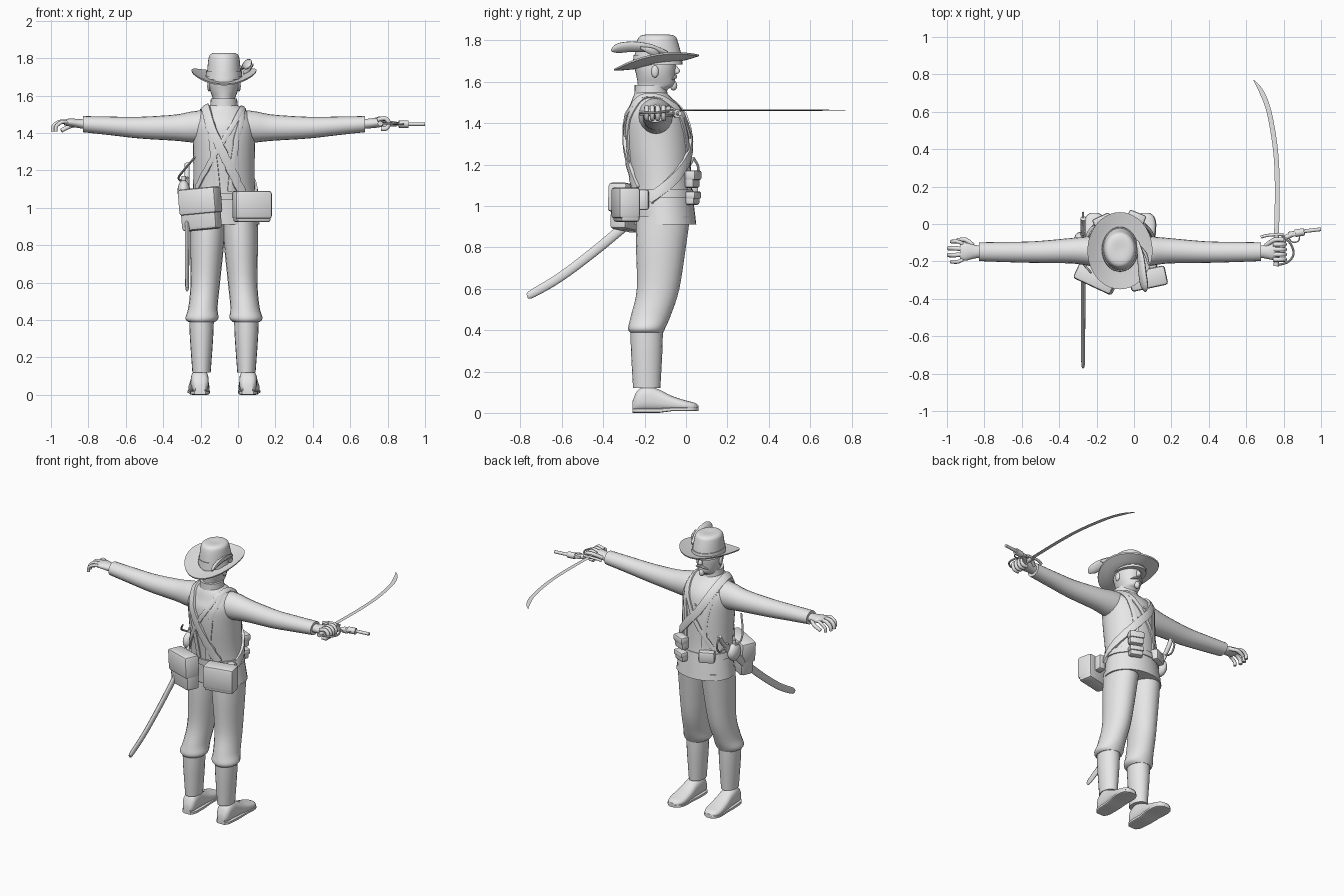
import bpy, bmesh, math
from mathutils import Vector, Euler
from mathutils.bvhtree import BVHTree

CX = -0.075  # body centre line
grey = bpy.data.materials.new("plain_grey")
grey.diffuse_color = (0.8, 0.8, 0.8, 1)


def finish(bm, name, angle=40):
    bmesh.ops.recalc_face_normals(bm, faces=bm.faces)
    me = bpy.data.meshes.new(name)
    bm.to_mesh(me)
    bm.free()
    ob = bpy.data.objects.new(name, me)
    bpy.context.collection.objects.link(ob)
    me.materials.append(grey)
    bpy.ops.object.select_all(action='DESELECT')
    ob.select_set(True)
    bpy.context.view_layer.objects.active = ob
    bpy.ops.object.shade_smooth_by_angle(angle=math.radians(angle))
    return ob


def spline(keys, steps):
    """Catmull-Rom through tuples of any length."""
    if steps == 1:
        return keys
    out = []
    for i in range(len(keys) - 1):
        p0, p1, p2, p3 = keys[max(i - 1, 0)], keys[i], keys[i + 1], keys[min(i + 2, len(keys) - 1)]
        for s in range(steps):
            t = s / steps
            out.append(tuple(0.5 * (2 * b + (c - a) * t + (2 * a - 5 * b + 4 * c - d) * t * t
                                    + (3 * b - a - 3 * c + d) * t ** 3)
                             for a, b, c, d in zip(p0, p1, p2, p3)))
    return out + [keys[-1]]


def loft(name, keys, side=(1, 0, 0), axis=None, n=20, steps=4, p=1.0, warp=None):
    """Skin rings (x, y, z, half_a, half_b); half_a lies along side."""
    rows = spline(keys, steps)
    bm = bmesh.new()
    rings = []
    for i, r in enumerate(rows):
        c = Vector(r[:3])
        t = Vector(axis) if axis else Vector(rows[min(i + 1, len(rows) - 1)][:3]) - Vector(rows[max(i - 1, 0)][:3])
        t.normalize()
        u = Vector(side)
        u = (u - t * u.dot(t)).normalized()
        v = t.cross(u)
        ring = []
        for k in range(n):
            a = 2 * math.pi * (k + (0.5 if p < 1 else 0)) / n
            ca, sa = math.cos(a), math.sin(a)
            q = c + u * r[3] * math.copysign(abs(ca) ** p, ca) + v * r[4] * math.copysign(abs(sa) ** p, sa)
            if warp:
                q.z += warp(q)
            ring.append(bm.verts.new(q))
        rings.append(ring)
    for a, b in zip(rings, rings[1:]):
        for k in range(n):
            bm.faces.new((a[k], a[(k + 1) % n], b[(k + 1) % n], b[k]))
    bm.faces.new(rings[0])
    bm.faces.new(rings[-1])
    return finish(bm, name)


def upright(name, rows, **kw):
    """Horizontal rings (z, y, half_x, half_y) on the body centre line."""
    return loft(name, [(CX, y, z, a, b) for z, y, a, b in rows], axis=(0, 0, 1), **kw)


def tube(name, pts, r, side=(0, 1, 0), n=10, **kw):
    return loft(name, [(*q, r, r) for q in pts], side=side, n=n, **kw)


def box(name, loc, size, rot=(0, 0, 0), bevel=0.012):
    bm = bmesh.new()
    bmesh.ops.create_cube(bm, size=1)
    bmesh.ops.scale(bm, vec=size, verts=bm.verts)
    bmesh.ops.bevel(bm, geom=bm.edges[:], offset=bevel, segments=2, affect='EDGES', profile=0.5)
    ob = finish(bm, name)
    ob.location = loc
    ob.rotation_euler = Euler([math.radians(a) for a in rot])
    return ob


def ball(name, loc, size, n=16):
    bm = bmesh.new()
    bmesh.ops.create_uvsphere(bm, u_segments=n, v_segments=n // 2, radius=1)
    bmesh.ops.scale(bm, vec=size, verts=bm.verts)
    ob = finish(bm, name)
    ob.location = loc
    return ob


# Jacket, collar and belt
torso = upright("jacket", [(.91, -.1, .19, .15), (1.0, -.108, .178, .147), (1.12, -.12, .165, .145),
                           (1.3, -.135, .165, .155), (1.42, -.145, .168, .148), (1.48, -.15, .15, .122),
                           (1.525, -.165, .11, .092), (1.55, -.17, .07, .075)], n=32)
upright("collar", [(1.52, -.168, .076, .082), (1.585, -.172, .07, .076), (1.585, -.172, .06, .066)], n=24, steps=1)
upright("belt", [(1.04, -.114, .181, .153), (1.08, -.118, .176, .152)], n=32, steps=1)
for i in range(4):
    ball("button", (CX, .018 - .003 * i, 1.18 + .07 * i), (.009, .007, .009), 8)

# Head and face
upright("head", [(1.5, -.175, .062, .07), (1.56, -.165, .06, .075), (1.585, -.145, .06, .088),
                 (1.63, -.147, .075, .093), (1.68, -.15, .08, .1), (1.76, -.15, .07, .09)], n=24)
loft("nose", [(CX, -.06, 1.685, .007, .008), (CX, -.046, 1.66, .012, .015), (CX, -.045, 1.645, .015, .014),
              (CX, -.055, 1.636, .009, .008)], n=10, axis=(0, 0, 1))
for s in (-1, 1):
    loft("moustache", [(CX, -.052, 1.627, .008, .009), (CX + s * .025, -.054, 1.622, .008, .009),
                       (CX + s * .046, -.066, 1.612, .003, .003)], side=(0, 0, 1), n=8)
    ball("ear", (CX + s * .08, -.15, 1.65), (.01, .018, .03), 12)
ball("goatee", (CX, -.06, 1.582), (.018, .018, .024), 12)


# Wide hat with tilted, curled brim
def tilt(q):
    return 0.17 * (q.y + .135) + 1.3 * (q.x - CX) ** 2


upright("hat_brim", [(1.68, -.135, .085, .1), (1.683, -.14, .13, .15), (1.69, -.143, .172, .204),
                     (1.698, -.143, .174, .206), (1.693, -.14, .13, .15), (1.69, -.135, .085, .1)],
        n=40, steps=1, warp=tilt)
upright("hat_crown", [(1.685, -.135, .095, .118), (1.73, -.135, .09, .113), (1.79, -.138, .084, .1),
                      (1.818, -.138, .075, .088), (1.828, -.138, .05, .06), (1.826, -.138, .01, .01)], n=32)
upright("hat_band", [(1.70, -.135, .098, .121), (1.73, -.135, .095, .118)], n=32, steps=1)
loft("feather", [(.018, -.09, 1.74, .008, .006), (.035, -.17, 1.762, .024, .012), (.045, -.26, 1.77, .03, .016),
                 (.055, -.33, 1.762, .028, .014), (.06, -.36, 1.75, .008, .005)], side=(.6, 0, .8), n=10)
loft("feather_small", [(.03, -.12, 1.72, .008, .005), (.062, -.16, 1.745, .018, .008), (.08, -.22, 1.765, .006, .004)],
     side=(.3, 0, 1), n=10)

# Limbs, mirrored about the centre line
for s in (-1, 1):
    loft("sleeve", [(CX + s * d, y, z, a, b) for d, y, z, a, b in (
        (.07, -.15, 1.435, .09, .09), (.17, -.145, 1.432, .078, .083), (.26, -.143, 1.428, .068, .07),
        (.45, -.15, 1.428, .058, .058), (.6, -.15, 1.437, .054, .05), (.755, -.148, 1.447, .05, .043))],
         side=(0, 1, 0), axis=(s, 0, 0))
    loft("trouser_leg", [(CX + s * d, y, z, a, b) for d, y, z, a, b in (
        (.085, -.11, .95, .095, .13), (.09, -.12, .82, .092, .122), (.1, -.135, .6, .079, .103),
        (.112, -.17, .47, .078, .096), (.118, -.19, .41, .088, .09), (.12, -.19, .388, .07, .08))], axis=(0, 0, 1))
    loft("boot_shaft", [(CX + s * .12, -.19, z, a, b) for z, a, b in (
        (.4, .066, .078), (.3, .062, .076), (.12, .049, .066))], axis=(0, 0, 1))
    shape = ((-.258, .026, .05), (-.235, .043, .1), (-.19, .048, .125), (-.13, .049, .105), (-.07, .054, .075),
             (0, .056, .052), (.04, .044, .042), (.06, .018, .028))
    foot = [(CX + s * (.132 + .03 * (y + .1)), y, w, h) for y, w, h in shape]
    loft("shoe", [(x, y, h / 2 + .008, w, h / 2) for x, y, w, h in foot], axis=(0, 1, 0), p=.75)
    loft("shoe_sole", [(x, y, .017 if y > -.13 else .011, w + .004, .009 if y > -.13 else .011)
                       for x, y, w, h in foot], axis=(0, 1, 0), steps=2, p=.3, n=12)

# Open left hand
loft("left_palm", [(-.8, -.148, 1.445, .03, .026), (-.85, -.148, 1.45, .036, .024), (-.9, -.148, 1.456, .048, .021),
                   (-.93, -.148, 1.455, .045, .014)], side=(0, 1, 0))
for i in range(4):
    y, e = -.19 + .028 * i, (i - 1.5) * .008
    r = .012 if 0 < i < 3 else .01
    k = -.006 if 0 < i < 3 else .008
    tube("left_finger", [(-.915, y, 1.458), (-.95 + k, y + e, 1.458), (-.98 + k, y + e, 1.435),
                         (-.983 + k, y + e, 1.408)], r)
tube("left_thumb", [(-.86, -.115, 1.445), (-.9, -.085, 1.435), (-.945, -.088, 1.412)], .012)

# Right hand closed around the hilt
loft("right_palm", [(.65, -.148, 1.447, .03, .027), (.7, -.148, 1.45, .036, .026), (.75, -.148, 1.455, .046, .026),
                    (.775, -.148, 1.455, .044, .018)], side=(0, 1, 0))
for i in range(4):
    y = -.19 + .027 * i
    tube("right_finger", [(.745, y, 1.47), (.785, y, 1.478), (.806, y, 1.455), (.795, y, 1.425), (.765, y, 1.422)], .012)
tube("right_thumb", [(.705, -.115, 1.452), (.75, -.085, 1.475), (.8, -.085, 1.472)], .012)

# Drawn sabre
loft("sabre_blade", [(.762, -.06, 1.463, .013, .004), (.766, .2, 1.463, .013, .003), (.756, .4, 1.463, .013, .003),
                     (.722, .6, 1.463, .013, .003), (.68, .71, 1.463, .012, .002), (.64, .77, 1.463, .002, .001)],
     n=4, steps=6)
tube("sabre_grip", [(.76, -.225, 1.45), (.764, -.15, 1.455), (.762, -.06, 1.463)], .014, side=(1, 0, 0))
tube("sabre_crossguard", [(.68, -.07, 1.455), (.72, -.06, 1.463), (.8, -.055, 1.463)], .008)
tube("sabre_knuckle_bow", [(.762, -.22, 1.45), (.82, -.205, 1.45), (.852, -.165, 1.45), (.84, -.11, 1.455),
                           (.79, -.06, 1.463)], .006, side=(0, 0, 1), n=8)

# Revolver
tube("pistol_barrel", [(.88, -.042, 1.447), (1.0, -.028, 1.447)], .01, steps=1, n=12)
tube("pistol_cylinder", [(.86, -.05, 1.447), (.91, -.042, 1.447)], .02, steps=1, n=12)
box("pistol_frame", (.868, -.05, 1.447), (.09, .028, .022), (0, 0, 8), .004)
tube("pistol_grip", [(.845, -.055, 1.447), (.81, -.075, 1.447), (.785, -.11, 1.445)], .014)
tube("trigger_guard", [(.885, -.06, 1.447), (.88, -.09, 1.447), (.85, -.098, 1.447), (.83, -.08, 1.447)], .004,
     side=(0, 0, 1), n=6)

# Sheathed curved sword on the left hip
loft("scabbard", [(-.272, -.03, 1.15, .013, .024), (-.274, -.18, 1.005, .013, .025), (-.272, -.3, .9, .012, .024),
                  (-.272, -.45, .775, .012, .023), (-.272, -.61, .655, .011, .022), (-.272, -.74, .578, .01, .02),
                  (-.272, -.768, .565, .006, .012)], n=12)
tube("sheathed_grip", [(-.272, -.03, 1.15), (-.272, .005, 1.19), (-.272, .03, 1.235)], .014, side=(1, 0, 0))
tube("sheathed_guard", [(-.272, -.06, 1.16), (-.272, .025, 1.13), (-.272, .06, 1.18), (-.272, .035, 1.235)], .006,
     side=(1, 0, 0), n=8)

# Bags, pouches and canteen
box("haversack", (-.2, -.285, .99), (.21, .09, .22), (0, -5, -25), .02)
box("haversack_flap", (-.203, -.29, 1.035), (.22, .1, .14), (0, -5, -25), .015)
box("cartridge_box", (.075, -.288, 1.0), (.19, .095, .155), (0, 0, 12), .015)
box("cartridge_box_flap", (.075, -.292, 1.015), (.2, .105, .15), (0, 0, 12), .015)
box("cap_pouch", (.095, -.21, 1.03), (.05, .06, .1))
for z, w, h in ((1.13, .09, .085), (1.038, .085, .065)):
    box("front_pouch", (.01, .03, z), (w, .05, h), (0, 0, -22))
    box("front_pouch_flap", (.013, .035, z + h * .22), (w + .006, .054, h * .55), (0, 0, -22), .01)
box("left_pouch", (-.17, .02, 1.07), (.1, .05, .075), (0, 0, 25))
ball("canteen", (-.29, -.1, 1.09), (.034, .058, .058))
tube("canteen_neck", [(-.29, -.1, 1.14), (-.29, -.1, 1.17)], .012, steps=1)
tube("canteen_cord", [(-.3, -.09, 1.14), (-.318, -.13, 1.16), (-.29, -.19, 1.2), (-.23, -.26, 1.27)], .006, n=8)

# Straps laid over the jacket surface
dg = bpy.context.evaluated_depsgraph_get()
tree = BVHTree.FromObject(torso, dg)


def strap(name, keys, width, lift=.008):
    pts = []
    for q in spline(keys, 6):
        co, nrm, _, _ = tree.find_nearest(Vector(q))
        pts.append((co, nrm))
    bm = bmesh.new()
    rows = []
    for i, (co, nrm) in enumerate(pts):
        t = pts[min(i + 1, len(pts) - 1)][0] - pts[max(i - 1, 0)][0]
        w = t.cross(nrm).normalized() * width / 2
        rows.append([bm.verts.new(co + w * a + nrm * b)
                     for a, b in ((-1, -.006), (1, -.006), (1, lift), (0, lift + .004), (-1, lift))])
    for a, b in zip(rows, rows[1:]):
        for k in range(5):
            bm.faces.new((a[k], a[(k + 1) % 5], b[(k + 1) % 5], b[k]))
    bm.faces.new(rows[0])
    bm.faces.new(rows[-1])
    finish(bm, name)


strap("cartridge_strap", [(.05, -.3, 1.08), (-.03, -.32, 1.2), (-.13, -.32, 1.38), (-.18, -.22, 1.54),
                          (-.18, -.1, 1.52), (-.12, .04, 1.38), (0, .04, 1.25), (.1, -.05, 1.13), (.12, -.2, 1.03)],
      .048, .013)
strap("haversack_strap", [(-.26, -.22, 1.1), (-.16, -.32, 1.25), (-.05, -.32, 1.4), (.03, -.22, 1.54),
                          (.03, -.08, 1.52), (-.02, .03, 1.4), (-.12, .04, 1.24), (-.22, 0, 1.1)], .028)
for s in (-1, 1):
    strap("brace", [(CX + s * x, y, z) for x, y, z in (
        (.05, -.32, 1.08), (.07, -.32, 1.3), (.1, -.3, 1.44), (.12, -.18, 1.56), (.11, -.02, 1.46),
        (.09, .04, 1.3), (.08, .04, 1.08))], .032, .006)
